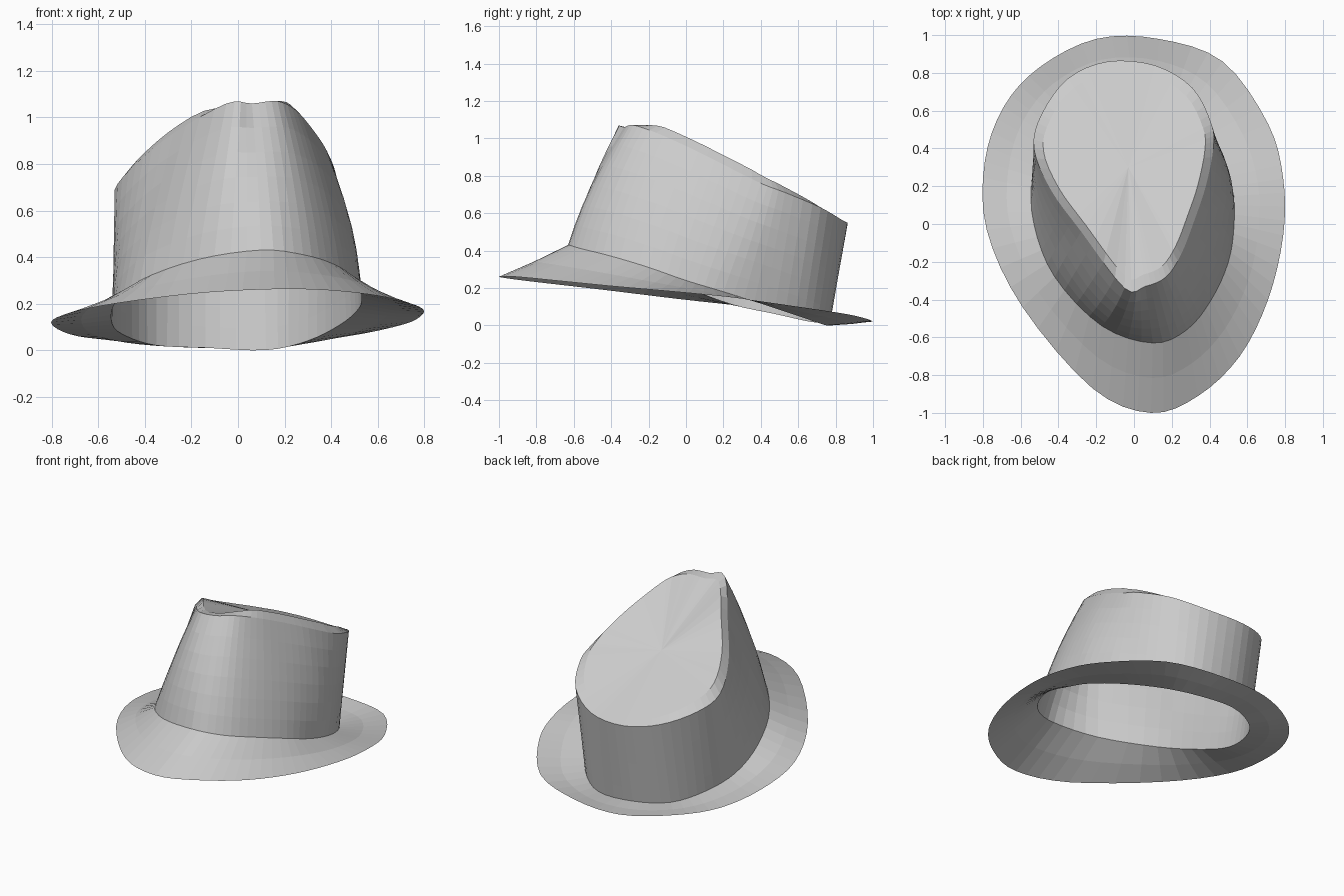
import bpy
import bmesh
from mathutils import Vector

cube = bpy.data.objects.get("Cube")
if cube:
    bpy.data.objects.remove(cube, do_unlink=True)

STEPS = 4  # segments between neighbouring outline points

felt = bpy.data.materials.new("grey_felt")
felt.use_nodes = True
colour = (0.6, 0.6, 0.6, 1)
felt.diffuse_color = colour
felt.node_tree.nodes["Principled BSDF"].inputs["Base Color"].default_value = colour


def clamp(value):
    return min(1, max(0, value))


def closed_curve(points):
    """Smooth closed outline through a few points."""
    pts = [Vector(p) for p in points]
    count = len(pts)
    result = []
    for i in range(count):
        a, b, c, d = (pts[(i + k - 1) % count] for k in range(4))
        for s in range(STEPS):
            t = s / STEPS
            result.append(0.5 * (2 * b + (c - a) * t
                                 + (2 * a - 5 * b + 4 * c - d) * t ** 2
                                 + (3 * b - a - 3 * c + d) * t ** 3))
    return result


def blend(first, second, t):
    """Outline part of the way between two outlines."""
    return [p.lerp(q, t) for p, q in zip(first, second)]


def loft(name, rings, tip=None):
    """Skin a stack of outlines, optionally closed to a tip point."""
    bm = bmesh.new()
    rows = [[bm.verts.new(p) for p in ring] for ring in rings]
    count = len(rows[0])
    for low, high in zip(rows, rows[1:]):
        for i in range(count):
            j = (i + 1) % count
            bm.faces.new((low[i], low[j], high[j], high[i]))
    if tip is not None:
        top = bm.verts.new(tip)
        for i in range(count):
            bm.faces.new((rows[-1][i], rows[-1][(i + 1) % count], top))
    mesh = bpy.data.meshes.new(name)
    bm.to_mesh(mesh)
    bm.free()
    mesh.materials.append(felt)
    obj = bpy.data.objects.new(name, mesh)
    bpy.context.scene.collection.objects.link(obj)
    return obj


# Outlines run from the front, past the left side, round the back
brim_edge = closed_curve([
    (.09, -1, .26), (.34, -.91, .26), (.56, -.7, .24), (.71, -.4, .21),
    (.79, -.06, .18), (.79, .24, .15), (.71, .53, .11), (.47, .86, .06),
    (.13, .98, .03), (-.2, .98, .02), (-.5, .83, .04), (-.69, .62, .06),
    (-.79, .33, .1), (-.78, -.03, .14), (-.59, -.44, .19), (-.22, -.87, .24)])

crown_base = closed_curve([
    (.1, -.63, .43), (.28, -.56, .41), (.41, -.4, .37), (.5, -.2, .31),
    (.53, 0, .24), (.52, .2, .18), (.44, .42, .11), (.3, .63, .04),
    (.12, .75, 0), (-.14, .76, .01), (-.35, .66, .02), (-.48, .48, .06),
    (-.54, .25, .11), (-.53, 0, .2), (-.42, -.28, .3), (-.17, -.54, .39)])

crown_rim = closed_curve([
    (.06, -.33, 1.06), (.17, -.28, 1.07), (.25, -.16, 1.03), (.32, .02, .95),
    (.38, .2, .86), (.42, .4, .76), (.41, .53, .71), (.31, .72, .63),
    (.11, .84, .56), (-.14, .86, .55), (-.35, .77, .58), (-.49, .58, .63),
    (-.53, .4, .69), (-.44, .18, .8), (-.28, -.04, .93), (-.05, -.34, 1.06)])

# Drooping brim
brim_middle = [p - Vector((0, 0, .005)) for p in blend(brim_edge, crown_base, .5)]
loft("brim", [brim_edge, brim_middle, crown_base])

# Crown wall, swelling at the front and left
wall = []
for k in range(7):
    t = k / 6
    ring = blend(crown_base, crown_rim, t)
    for p in ring:
        outward = Vector((p.x, p.y - .15, 0)).normalized()
        p += outward * .11 * t * (1 - t) * clamp(outward.x - 1.5 * outward.y)
    wall.append(ring)
loft("crown_wall", wall)

# Sloping crown top with a bevel rising inward along both sides
tip = Vector((-.03, .3, .81))
centre = [tip] * len(crown_rim)
inner = blend(crown_rim, centre, .1)
for p in inner:
    p.z += .05 * clamp((.75 - p.y) / .4) * clamp((p.y + .33) / .2)
loft("crown_top", [crown_rim, inner, blend(inner, centre, .5)], tip)
